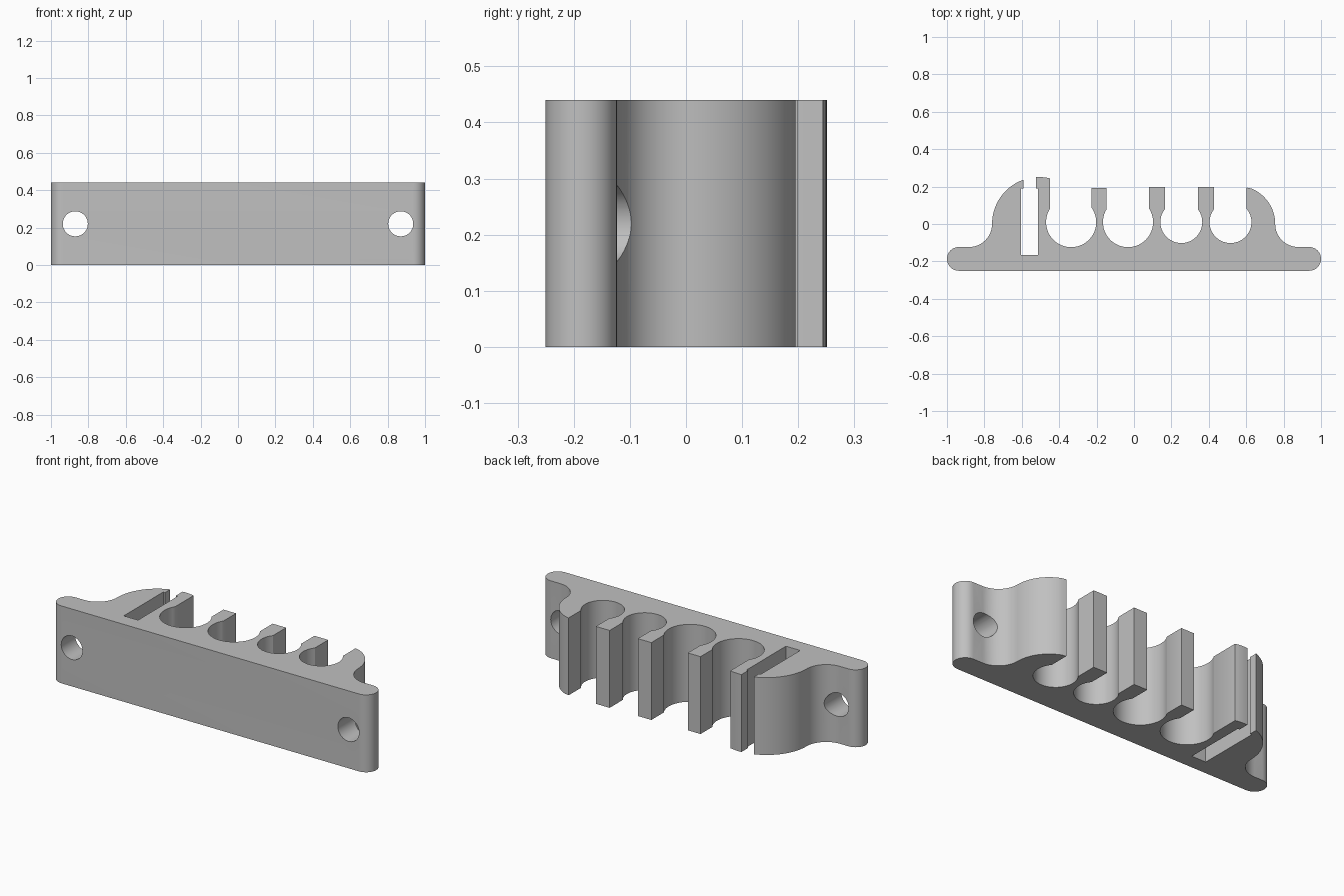
import bpy
import bmesh
from math import radians, cos, sin, acos, asin, pi, degrees

cube = bpy.data.objects.get("Cube")
if cube:
    bpy.data.objects.remove(cube, do_unlink=True)

HEIGHT = 0.44
FRONT, FOOT_TOP = -0.25, -0.123

grey = bpy.data.materials.new("grey plastic")
grey.use_nodes = True
colour = (0.53, 0.53, 0.53, 1)
grey.diffuse_color = colour
grey.node_tree.nodes["Principled BSDF"].inputs["Base Color"].default_value = colour


def arc(cx, cy, r, start, end, steps=16):
    """Points on an arc, angles in degrees."""
    angles = [radians(start + (end - start) * i / steps) for i in range(steps + 1)]
    return [(cx + r * cos(a), cy + r * sin(a)) for a in angles]


def socket(cx, r, left, right, top_left, top_right):
    """Round clip socket with a straight-sided mouth, walked left to right."""
    cy = 0.01
    a = 180 - degrees(acos((cx - left) / r))
    b = degrees(acos((right - cx) / r))
    return [(left, top_left)] + arc(cx, cy, r, a, 360 + b, 40) + [(right, top_right)]


# Outline of the rack, clockwise from the left end of the front edge
end_r = (FOOT_TOP - FRONT) / 2
end_y = FRONT + end_r
outline = arc(-1 + end_r, end_y, end_r, 270, 90)
outline += arc(-0.882, 0, -FOOT_TOP, -90, 0)

# Left shoulder, up to the slot
SHOULDER_X, SHOULDER_R = -0.508, 0.251
slot_angle = degrees(acos((-0.592 - SHOULDER_X) / SHOULDER_R))
outline += arc(SHOULDER_X, 0, SHOULDER_R, 180, slot_angle)[1:]

# Straight slot with small retaining lips
outline += [(-0.592, 0.19), (-0.603, 0.19), (-0.603, -0.165),
            (-0.513, -0.165), (-0.513, 0.19), (-0.524, 0.19)]
lip_angle = degrees(acos((-0.524 - SHOULDER_X) / SHOULDER_R))
post_angle = degrees(acos((-0.45 - SHOULDER_X) / SHOULDER_R))
outline += arc(SHOULDER_X, 0, SHOULDER_R, lip_angle, post_angle, 5)[:-1]

# Two large and two small sockets, with posts between them
outline += socket(-0.336, 0.134, -0.45, -0.226, 0.244, 0.192)
outline += socket(-0.032, 0.134, -0.146, 0.08, 0.192, 0.197)
outline += socket(0.253, 0.112, 0.165, 0.341, 0.197, 0.199)
outline += socket(0.516, 0.112, 0.428, 0.602, 0.199, 0.195)

# Right shoulder and foot
outline += arc(0.55, 0, 0.205, degrees(asin(0.195 / 0.205)), 0)[1:]
outline += arc(0.878, 0, -FOOT_TOP, 180, 270)[1:]
outline += arc(1 - end_r, end_y, end_r, 90, -90)

# Extrude the outline into the rack body
bm = bmesh.new()
base = bm.faces.new([bm.verts.new((x, y, 0)) for x, y in outline])
bmesh.ops.remove_doubles(bm, verts=bm.verts[:], dist=0.0005)
raised = bmesh.ops.extrude_face_region(bm, geom=bm.faces[:], use_keep_orig=True)
top = [v for v in raised["geom"] if isinstance(v, bmesh.types.BMVert)]
bmesh.ops.translate(bm, verts=top, vec=(0, 0, HEIGHT))
bmesh.ops.recalc_face_normals(bm, faces=bm.faces[:])
mesh = bpy.data.meshes.new("clip_rack")
bm.to_mesh(mesh)
bm.free()
mesh.materials.append(grey)
rack = bpy.data.objects.new("clip_rack", mesh)
bpy.context.collection.objects.link(rack)

# Screw holes through both feet
for side, name in ((-1, "right"), (1, "left")):
    bpy.ops.mesh.primitive_cylinder_add(
        vertices=48, radius=0.067, depth=1,
        location=(side * 0.87, 0, HEIGHT / 2), rotation=(pi / 2, 0, 0))
    cutter = bpy.context.object
    cutter.name = name + "_screw_hole_cutter"
    cutter.hide_render = True
    cutter.data.materials.append(grey)
    bpy.context.view_layer.objects.active = rack
    cut = rack.modifiers.new(name + "_screw_hole", "BOOLEAN")
    cut.operation = "DIFFERENCE"
    cut.solver = "EXACT"
    cut.object = cutter
    bpy.ops.object.modifier_apply(modifier=cut.name)
    bpy.data.objects.remove(cutter, do_unlink=True)

# Smooth curves with crisp edges
bpy.ops.object.select_all(action="DESELECT")
rack.select_set(True)
bpy.context.view_layer.objects.active = rack
bpy.ops.object.shade_smooth_by_angle(angle=radians(30))
